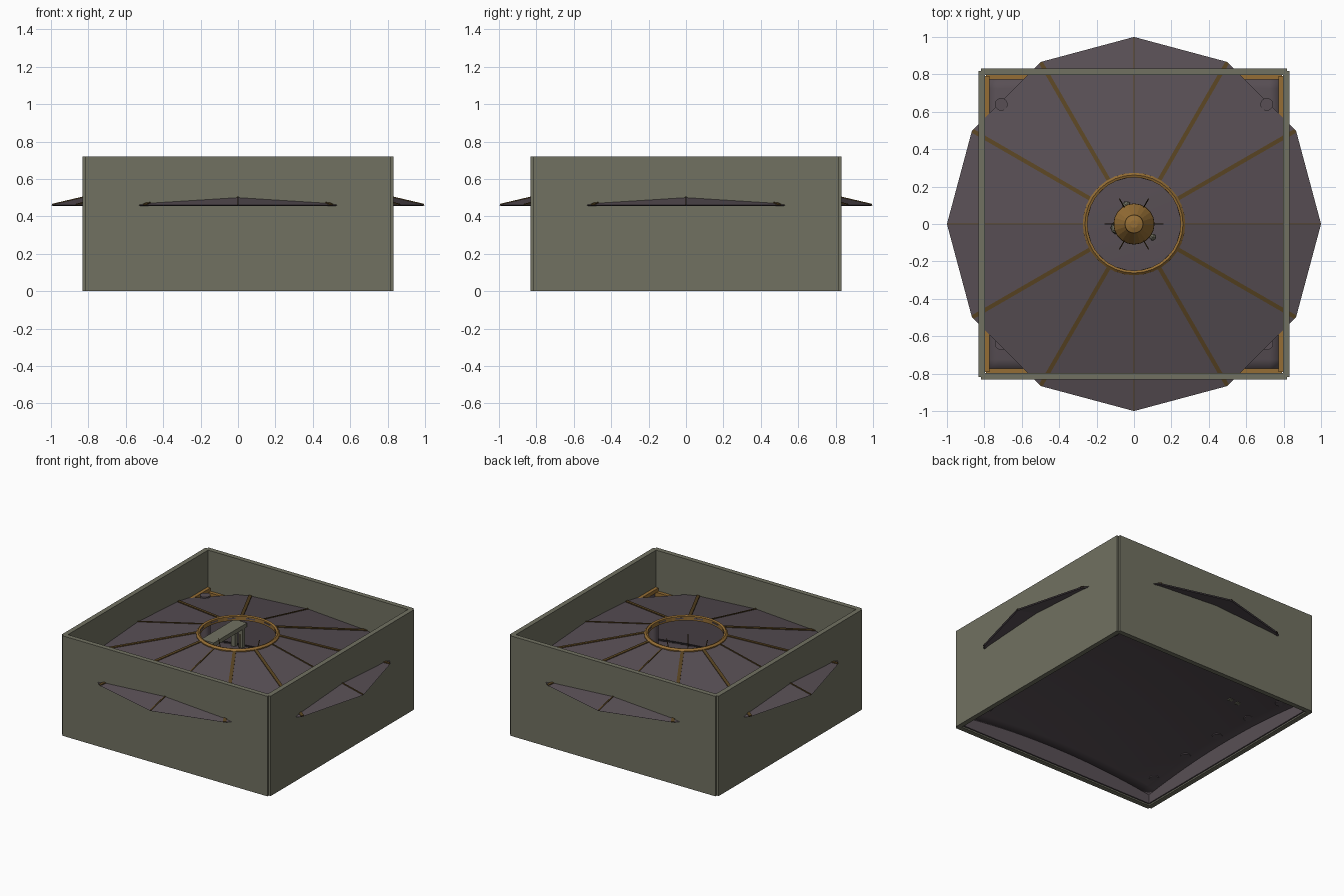
import bpy, bmesh
from math import sin, cos, pi
from mathutils import Vector, Matrix

cube = bpy.data.objects.get("Cube")
if cube:
    bpy.data.objects.remove(cube, do_unlink=True)


def material(name, rgb):
    m = bpy.data.materials.new(name)
    m.use_nodes = True
    m.diffuse_color = (*rgb, 1)
    bsdf = next(n for n in m.node_tree.nodes if n.type == 'BSDF_PRINCIPLED')
    bsdf.inputs["Base Color"].default_value = (*rgb, 1)
    return m


stone = material("grey green stone", (0.165, 0.165, 0.12))
plum = material("dusty plum", (0.098, 0.078, 0.09))
brass = material("brass", (0.30, 0.155, 0.035))
bronze = material("dark bronze", (0.10, 0.058, 0.016))


def add_object(name, bm, mat, smooth=False):
    bmesh.ops.recalc_face_normals(bm, faces=bm.faces)
    mesh = bpy.data.meshes.new(name)
    bm.to_mesh(mesh)
    bm.free()
    mesh.materials.append(mat)
    ob = bpy.data.objects.new(name, mesh)
    bpy.context.collection.objects.link(ob)
    if smooth:
        bpy.ops.object.select_all(action='DESELECT')
        ob.select_set(True)
        bpy.context.view_layer.objects.active = ob
        bpy.ops.object.shade_smooth_by_angle()
    return ob


def box(name, lo, hi, mat):
    lo, hi = Vector(lo), Vector(hi)
    bm = bmesh.new()
    bmesh.ops.create_cube(bm, size=1, matrix=Matrix.Translation((lo + hi) / 2)
                          @ Matrix.Diagonal((*(hi - lo), 1)))
    return add_object(name, bm, mat)


def bar(name, a, b, width, height, mat, sides=4):
    """Straight bar from a to b; box section or round."""
    a, b = Vector(a), Vector(b)
    d = b - a
    rot = d.to_track_quat('X', 'Z').to_matrix().to_4x4()
    place = Matrix.Translation((a + b) / 2) @ rot
    bm = bmesh.new()
    if sides == 4:
        bmesh.ops.create_cube(bm, size=1, matrix=place
                              @ Matrix.Diagonal((d.length, width, height, 1)))
    else:
        bmesh.ops.create_cone(bm, segments=sides, radius1=width / 2, radius2=width / 2,
                              depth=d.length, cap_ends=True,
                              matrix=place @ Matrix.Rotation(pi / 2, 4, 'Y'))
    return add_object(name, bm, mat, sides > 8)


def lathe(name, profile, sides, mat, closed=False):
    bm = bmesh.new()
    rings = [[bm.verts.new((r * cos(2 * pi * i / sides), r * sin(2 * pi * i / sides), z))
              for i in range(sides)] for r, z in profile]
    pairs = list(zip(rings, rings[1:]))
    if closed:
        pairs.append((rings[-1], rings[0]))
    else:
        bm.faces.new(rings[0])
        bm.faces.new(rings[-1])
    for p, q in pairs:
        for i in range(sides):
            j = (i + 1) % sides
            bm.faces.new((p[i], p[j], q[j], q[i]))
    return add_object(name, bm, mat)


# Outer walls, with a small notch at each corner, their lining and cornice
for s, side in ((1, "left"), (-1, "right")):
    x = sorted((s * 0.797, s * 0.832))
    box(side + "_wall", (x[0], -0.817, 0), (x[1], 0.817, 0.72), stone)
    x = sorted((s * 0.787, s * 0.798))
    box(side + "_lining", (x[0], -0.79, 0.01), (x[1], 0.79, 0.44), plum)
    x = sorted((s * 0.773, s * 0.798))
    box(side + "_cornice", (x[0], -0.79, 0.43), (x[1], 0.79, 0.457), brass)
for s, side in ((1, "back"), (-1, "front")):
    y = sorted((s * 0.797, s * 0.832))
    box(side + "_wall", (-0.817, y[0], 0), (0.817, y[1], 0.72), stone)
    y = sorted((s * 0.787, s * 0.798))
    box(side + "_lining", (-0.79, y[0], 0.01), (0.79, y[1], 0.40), plum)
    y = sorted((s * 0.772, s * 0.798))
    box(side + "_cornice", (-0.79, y[0], 0.40), (0.79, y[1], 0.43), brass)


# Gently arched floor
def floor_z(x, y):
    return 0.2 - 0.09 * (x * x + y * y)


bm = bmesh.new()
bmesh.ops.create_grid(bm, x_segments=24, y_segments=24, size=0.79)
for v in bm.verts:
    v.co.z = floor_z(v.co.x, v.co.y)
floor = add_object("floor", bm, plum, True)
floor.modifiers.new("thickness", 'SOLIDIFY').thickness = 0.015

# Columns along both side walls
for s in (1, -1):
    for y in (-0.64, -0.32, 0, 0.32, 0.64):
        top = 0.48 if y > 0 else 0.45
        bar("column", (s * 0.71, y, floor_z(0.71, y) - 0.018), (s * 0.71, y, top),
            0.068, 0.068, plum, 20)

# Stone bench near the back, its feet set into the floor
box("bench_seat", (-0.56, 0.38, 0.27), (-0.46, 0.76, 0.30), stone)
for x in (-0.54, -0.48):
    for y in (0.41, 0.73):
        bar("bench_leg", (x, y, floor_z(x, y) - 0.02), (x, y, 0.28), 0.03, 0.03, stone)


# Twelve-sided roof with a central opening
def roof_z(r):
    return 0.461 + (1 - r) * 0.235


hole = 0.255
lathe("roof", [(1, roof_z(1)), (hole, roof_z(hole)),
               (hole, roof_z(hole) - 0.01), (0.99, roof_z(1) - 0.005)],
      12, plum, closed=True)

# Roof ribs, slimmer along the main axes
for i in range(12):
    a = i * pi / 6
    w = 0.008 if i % 3 == 0 else 0.022
    r0, r1 = 0.26, 0.995
    bar("roof_rib", (r0 * cos(a), r0 * sin(a), roof_z(r0)),
        (r1 * cos(a), r1 * sin(a), roof_z(r1)), w, 0.01, bronze)

# Brass ring around the opening
lathe("opening_ring", [(0.249, 0.615), (0.272, 0.615), (0.274, 0.638),
                       (0.262, 0.65), (0.249, 0.645)], 32, brass, closed=True)

# Hanging lamp below the opening
lathe("lamp", [(0.02, 0.25), (0.08, 0.27), (0.11, 0.33), (0.108, 0.35),
               (0.052, 0.44), (0.048, 0.47), (0.02, 0.48)], 20, brass)
lathe("lamp_stem", [(0.03, 0.2), (0.03, 0.26)], 12, bronze)
for i in range(6):
    a = i * pi / 3
    bar("lamp_rod", (0.1 * cos(a), 0.1 * sin(a), 0.33),
        (0.155 * cos(a), 0.155 * sin(a), 0.56), 0.006, 0.006, bronze, 6)

# Loose stones around the lamp's foot
for x, y, size in ((-0.09, -0.02, 0.08), (0.1, -0.07, 0.04), (-0.04, 0.1, 0.05)):
    bm = bmesh.new()
    bmesh.ops.create_icosphere(bm, subdivisions=1, radius=size / 2,
                               matrix=Matrix.Translation((x, y, 0.23)))
    add_object("loose_stone", bm, stone)
